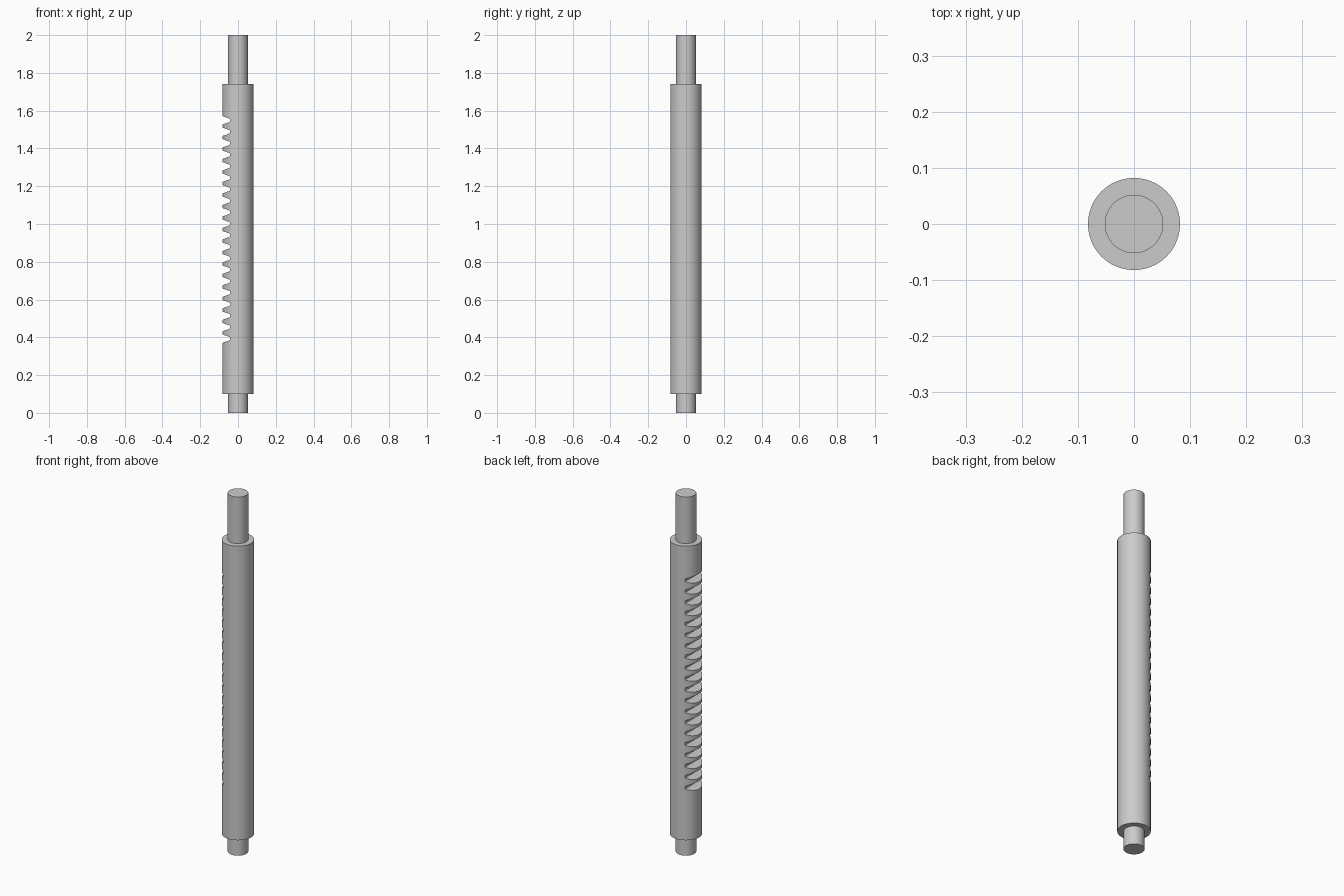
import bpy
import bmesh
import math

cube = bpy.data.objects.get("Cube")
if cube:
    bpy.data.objects.remove(cube, do_unlink=True)

BODY_R, PIN_R = 0.082, 0.052
BODY_BOTTOM, BODY_TOP, TOTAL = 0.10, 1.74, 2.0
NOTCHES, FIRST_Z, LAST_Z = 20, 0.393, 1.549
FLOOR_X = -0.042

steel = bpy.data.materials.new("grey steel")
steel.use_nodes = True
colour = (0.6, 0.6, 0.6, 1)
steel.diffuse_color = colour
steel.node_tree.nodes["Principled BSDF"].inputs["Base Color"].default_value = colour


def cylinder(name, radius, z0, z1):
    bpy.ops.mesh.primitive_cylinder_add(
        vertices=96, radius=radius, depth=z1 - z0, location=(0, 0, (z0 + z1) / 2))
    obj = bpy.context.object
    obj.name = name
    obj.data.materials.append(steel)
    return obj


def smooth(obj):
    bpy.ops.object.select_all(action='DESELECT')
    obj.select_set(True)
    bpy.context.view_layer.objects.active = obj
    bpy.ops.object.shade_smooth_by_angle(angle=math.radians(30))


# Shaft: thick body with a thinner pin at each end
body = cylinder("rack_body", BODY_R, BODY_BOTTOM, BODY_TOP)
bottom_pin = cylinder("bottom_pin", PIN_R, 0, BODY_BOTTOM)
top_pin = cylinder("top_pin", PIN_R, BODY_TOP, TOTAL)

# Cutter: a row of tapered grooves running along y, with eased floor corners
half = [(-0.1, 0.0287), (-0.046, 0.0091), (-0.043, 0.0072), (FLOOR_X, 0.0045)]
profile = half + [(x, -z) for x, z in reversed(half)]
bm = bmesh.new()
for i in range(NOTCHES):
    zc = FIRST_Z + (LAST_Z - FIRST_Z) * i / (NOTCHES - 1)
    face = bm.faces.new([bm.verts.new((x, -0.15, zc + z)) for x, z in profile])
    new = bmesh.ops.extrude_face_region(bm, geom=[face])["geom"]
    verts = [v for v in new if isinstance(v, bmesh.types.BMVert)]
    bmesh.ops.translate(bm, vec=(0, 0.3, 0), verts=verts)
bmesh.ops.recalc_face_normals(bm, faces=bm.faces)
mesh = bpy.data.meshes.new("groove_cutter")
bm.to_mesh(mesh)
bm.free()
mesh.materials.append(steel)
cutter = bpy.data.objects.new("groove_cutter", mesh)
cutter.hide_render = True
bpy.context.collection.objects.link(cutter)

# Cut the teeth into the body
cut = body.modifiers.new("teeth", 'BOOLEAN')
cut.operation = 'DIFFERENCE'
cut.solver = 'EXACT'
cut.object = cutter
bpy.ops.object.select_all(action='DESELECT')
body.select_set(True)
bpy.context.view_layer.objects.active = body
bpy.ops.object.modifier_apply(modifier=cut.name)
bpy.data.objects.remove(cutter, do_unlink=True)

for part in (body, bottom_pin, top_pin):
    smooth(part)
